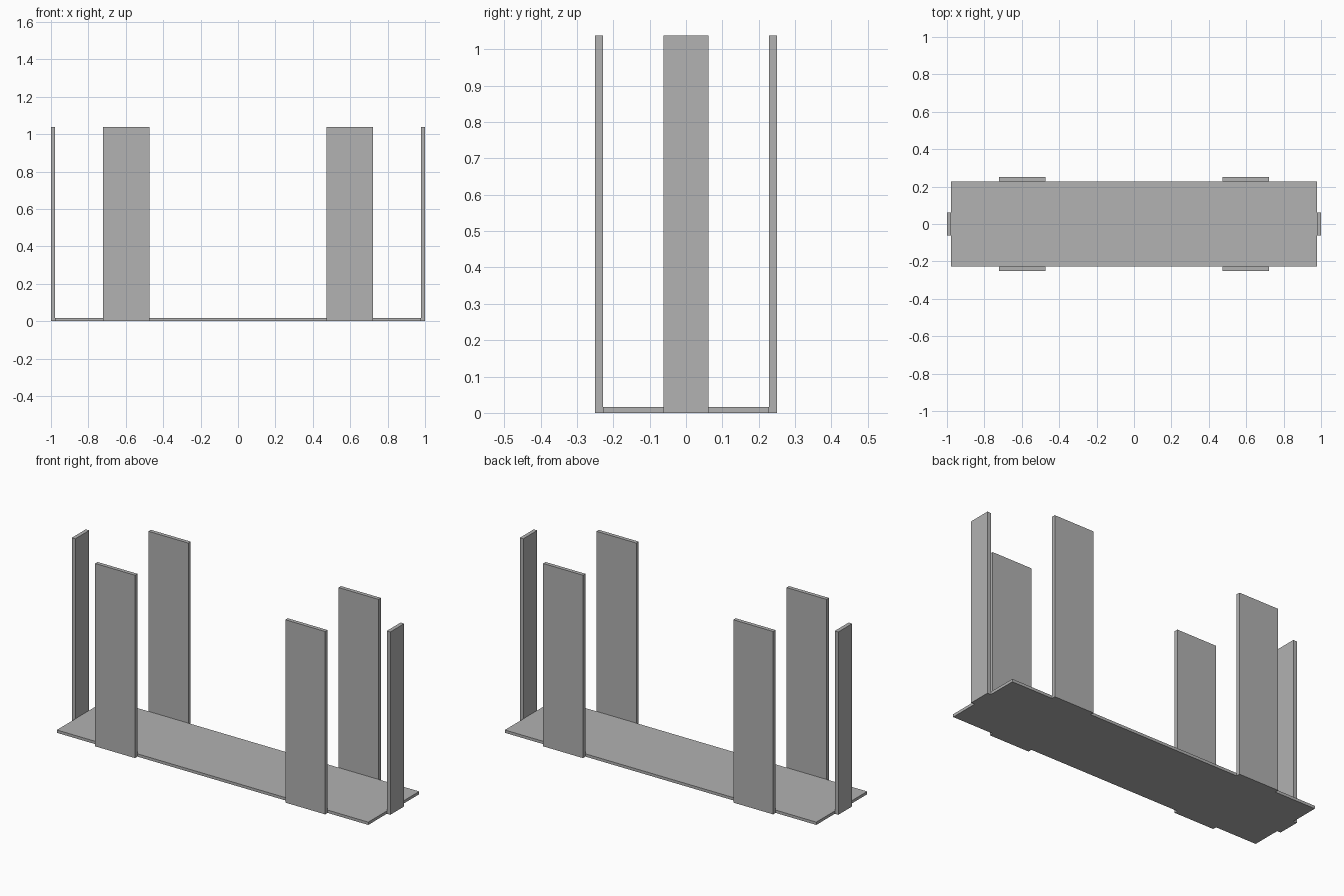
import bpy

default = bpy.data.objects.get("Cube")
if default:
    bpy.data.objects.remove(default, do_unlink=True)

# One plain grey for everything
GREY = (0.445, 0.445, 0.445, 1)
grey = bpy.data.materials.new("plain grey")
grey.use_nodes = True
grey.diffuse_color = GREY
for node in grey.node_tree.nodes:
    if node.type == 'BSDF_PRINCIPLED':
        node.inputs["Base Color"].default_value = GREY

HALF_LENGTH, HALF_DEPTH = 1.0, 0.25   # overall size
WALL = 0.022                          # slat thickness
FLOOR = 0.016                         # base thickness
HEIGHT = 1.038


def board(name, x, y, size):
    """Flat-sided board standing on the ground, centred on x and y."""
    bpy.ops.mesh.primitive_cube_add(size=1, location=(x, y, size[2] / 2))
    obj = bpy.context.object
    obj.name = name
    obj.scale = size
    bpy.ops.object.transform_apply(location=False, rotation=False, scale=True)
    obj.data.materials.append(grey)
    return obj


# Base plate between the slats
board("base_plate", 0, 0,
      (2 * (HALF_LENGTH - WALL), 2 * (HALF_DEPTH - WALL), FLOOR))

for side, sx in (("left", 1), ("right", -1)):
    # Narrow slat at each end
    board(f"{side}_end_slat", sx * (HALF_LENGTH - WALL / 2), 0,
          (WALL, 0.125, HEIGHT))
    # Wide slats on the front and back edges
    for face, sy in (("front", -1), ("back", 1)):
        board(f"{face}_{side}_slat", sx * 0.597, sy * (HALF_DEPTH - WALL / 2),
              (0.25, WALL, HEIGHT))
